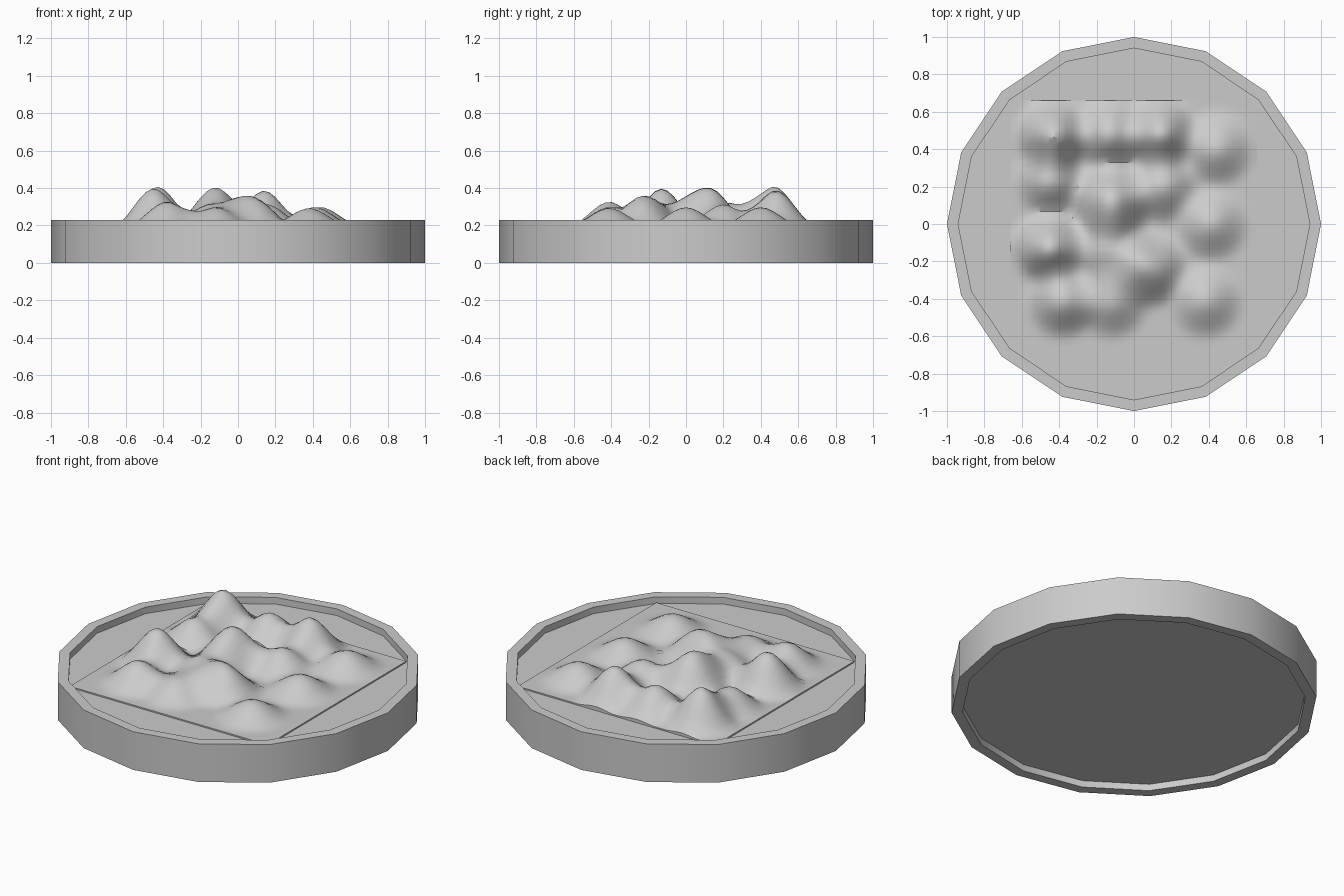
import bpy, bmesh, math

if "Cube" in bpy.data.objects:
    bpy.data.objects.remove(bpy.data.objects["Cube"])

SIDES = 16


def finish(name, bm, angle):
    bmesh.ops.recalc_face_normals(bm, faces=bm.faces)
    mesh = bpy.data.meshes.new(name)
    bm.to_mesh(mesh)
    bm.free()
    ob = bpy.data.objects.new(name, mesh)
    bpy.context.collection.objects.link(ob)
    bpy.ops.object.select_all(action='DESELECT')
    ob.select_set(True)
    bpy.context.view_layer.objects.active = ob
    bpy.ops.object.shade_smooth_by_angle(angle=math.radians(angle))
    return ob


# Round tray: 16-sided rim with a recessed floor above and below
profile = [(0.94, 0.04), (0.94, 0.0), (1.0, 0.0),
           (1.0, 0.23), (0.94, 0.23), (0.94, 0.19)]
bm = bmesh.new()
rings = [[bm.verts.new((r * math.cos(math.tau * i / SIDES),
                        r * math.sin(math.tau * i / SIDES), z))
          for i in range(SIDES)] for r, z in profile]
for a, b in zip(rings, rings[1:]):
    for i in range(SIDES):
        j = (i + 1) % SIDES
        bm.faces.new((a[i], a[j], b[j], b[i]))
bm.faces.new(rings[0])
bm.faces.new(rings[-1])
finish("round_tray", bm, 30)

# Square hilly terrain: x, y, height, radius of each hill
hills = [
    (-0.43, 0.47, 0.21, 0.22), (-0.13, 0.48, 0.145, 0.22),
    (0.14, 0.48, 0.19, 0.22), (0.44, 0.40, 0.10, 0.22),
    (-0.45, 0.23, 0.125, 0.21), (-0.12, 0.12, 0.205, 0.24),
    (0.15, 0.20, 0.115, 0.22), (0.41, 0.00, 0.10, 0.22),
    (-0.45, -0.13, 0.20, 0.22), (-0.13, -0.14, 0.12, 0.27),
    (0.08, -0.24, 0.15, 0.23), (0.38, -0.41, 0.095, 0.22),
    (-0.38, -0.41, 0.13, 0.22), (-0.12, -0.41, 0.10, 0.22),
]
BASE = 0.198


def height(x, y):
    z = BASE
    for hx, hy, h, r in hills:
        t = max(0.0, 1 - math.hypot(x - hx, y - hy) / r)
        z += h * t * t * (3 - 2 * t)
    return z


bm = bmesh.new()
bmesh.ops.create_grid(bm, x_segments=40, y_segments=40, size=0.66)
for v in bm.verts:
    v.co.z = height(v.co.x, v.co.y)

# Thin skirt that seats the terrain on the tray floor
border = [e for e in bm.edges if e.is_boundary]
ext = bmesh.ops.extrude_edge_only(bm, edges=border)
for v in ext["geom"]:
    if isinstance(v, bmesh.types.BMVert):
        v.co.z = 0.19
finish("hilly_terrain", bm, 35)
